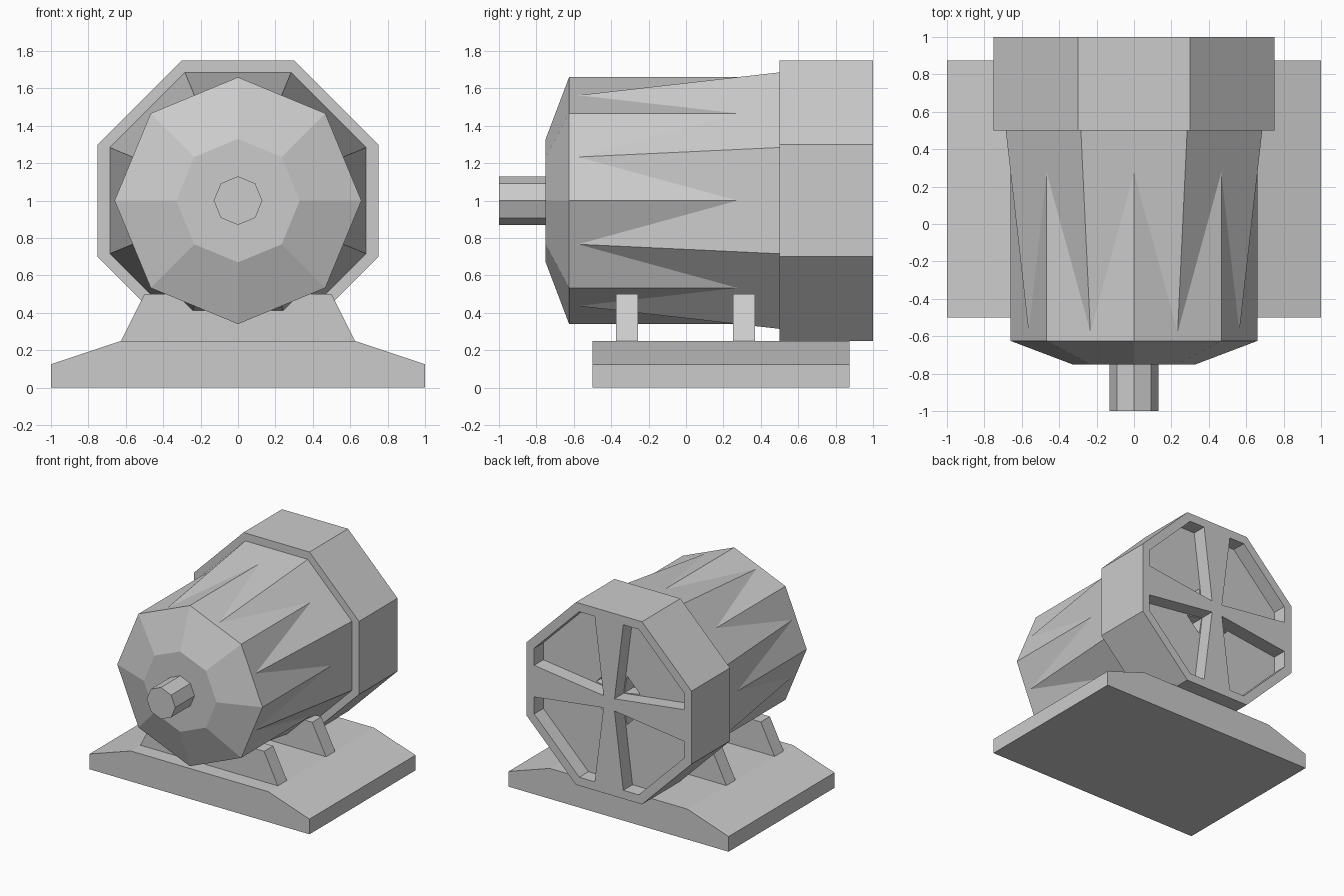
import bpy, bmesh
from math import sin, cos, tau

if "Cube" in bpy.data.objects:
    bpy.data.objects.remove(bpy.data.objects["Cube"])

AXIS_Z = 1.0  # height of the motor axis


def finish(name, bm):
    bmesh.ops.recalc_face_normals(bm, faces=bm.faces)
    mesh = bpy.data.meshes.new(name)
    bm.to_mesh(mesh)
    bm.free()
    obj = bpy.data.objects.new(name, mesh)
    bpy.context.collection.objects.link(obj)
    return obj


def loft(bm, sections):
    """Join same-size outlines [(y, [(x, z), ...]), ...] and cap both ends."""
    rings = [[bm.verts.new((x, y, z)) for x, z in pts] for y, pts in sections]
    n = len(rings[0])
    for a, b in zip(rings, rings[1:]):
        for i in range(n):
            j = (i + 1) % n
            bm.faces.new((a[i], a[j], b[j], b[i]))
    bm.faces.new(rings[0])
    bm.faces.new(rings[-1])


def prism(name, outlines, y0, y1):
    bm = bmesh.new()
    for pts in outlines:
        loft(bm, [(y0, pts), (y1, pts)])
    return finish(name, bm)


def octagon(r, turn=0.0):
    return [(r * cos(tau * (i + turn) / 8), AXIS_Z + r * sin(tau * (i + turn) / 8))
            for i in range(8)]


def turned(name, steps, turn=0.0):
    bm = bmesh.new()
    loft(bm, [(y, octagon(r, turn)) for y, r in steps])
    return finish(name, bm)


def four_way(pts):
    return [[(sx * x, AXIS_Z + sz * z) for x, z in pts]
            for sx in (1, -1) for sz in (1, -1)]


# Base plate with sloped sides
prism("base_plate", [[(-1, 0), (1, 0), (1, 0.125), (0.625, 0.25),
                      (-0.625, 0.25), (-1, 0.125)]], -0.5, 0.875)

# Two support brackets under the body
for name, y in (("front_bracket", -0.375), ("rear_bracket", 0.25)):
    prism(name, [[(-0.625, 0.24), (0.625, 0.24), (0.625, 0.25), (0.5, 0.5),
                  (-0.5, 0.5), (-0.625, 0.25)]], y, y + 0.118)

# Body: straight octagon with bevelled nose, crossed by a flaring turned octagon
turned("body", [(-0.75, 0.33), (-0.625, 0.66), (0.55, 0.66)])
turned("body_flare", [(-0.6, 0.607), (0.5, 0.742)], 0.5)

# Output shaft
turned("shaft", [(-1, 0.13), (-0.72, 0.13)])

# Rear housing
a, b = 0.75, 0.3
housing = prism("rear_housing", [[(x, AXIS_Z + z) for x, z in (
    (a, b), (b, a), (-b, a), (-a, b), (-a, -b), (-b, -a), (b, -a), (a, -b))]], 0.5, 1)

# Recesses in the rear face that leave a rim and four flared spokes
panels = prism("panel_cutter", four_way(
    [(0.05, 0.05), (0.68, 0.13), (0.68, 0.27), (0.27, 0.68), (0.13, 0.68)]), 0.88, 1.1)
pits = prism("pit_cutter", four_way(
    [(0.055, 0.055), (0.2, 0.08), (0.08, 0.2)]), 0.76, 1.1)
for cutter in (panels, pits):
    cutter.hide_render = True
    cutter.hide_viewport = True
    mod = housing.modifiers.new(cutter.name, "BOOLEAN")
    mod.operation = "DIFFERENCE"
    mod.solver = "EXACT"
    mod.object = cutter
